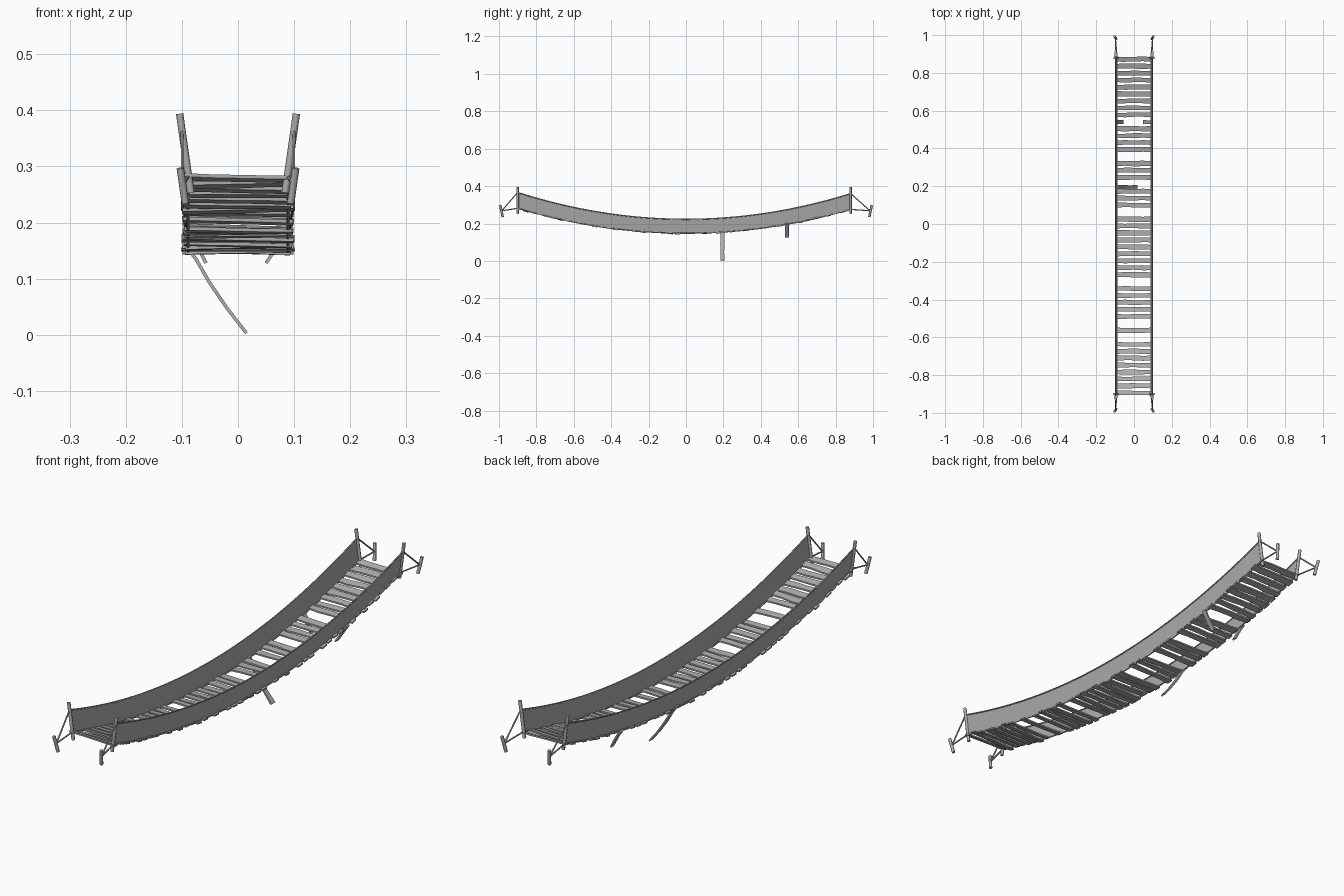
import bpy, bmesh, math, random
from mathutils import Vector

random.seed(4)
if "Cube" in bpy.data.objects:
    bpy.data.objects.remove(bpy.data.objects["Cube"])

mat = bpy.data.materials.new("weathered_grey")
mat.use_nodes = True
GREY = (0.42, 0.42, 0.42, 1)
mat.diffuse_color = GREY
mat.node_tree.nodes["Principled BSDF"].inputs["Base Color"].default_value = GREY

START, END, STEP = -0.9, 0.88, 0.0368


def deck(y):
    return 0.148 + 0.165 * y * y


def rail(y):
    return 0.223 + 0.177 * y * y


def finish(name, bm):
    bmesh.ops.recalc_face_normals(bm, faces=bm.faces)
    me = bpy.data.meshes.new(name)
    bm.to_mesh(me)
    bm.free()
    me.materials.append(mat)
    ob = bpy.data.objects.new(name, me)
    bpy.context.collection.objects.link(ob)
    return ob


def skin(name, rings):
    """Closed solid through a row of equal-sided rings."""
    bm = bmesh.new()
    loops = [[bm.verts.new(p) for p in r] for r in rings]
    n = len(loops[0])
    for a, b in zip(loops, loops[1:]):
        for i in range(n):
            bm.faces.new((a[i], a[(i + 1) % n], b[(i + 1) % n], b[i]))
    bm.faces.new(loops[0][::-1])
    bm.faces.new(loops[-1])
    return finish(name, bm)


def tube(name, points, radius, sides):
    pts = [Vector(p) for p in points]
    rings = []
    for i, p in enumerate(pts):
        d = (pts[min(i + 1, len(pts) - 1)] - pts[max(i - 1, 0)]).normalized()
        u = d.cross(Vector((1, 0, 0))).normalized()
        v = d.cross(u)
        rings.append([p + radius * (u * math.cos(t) + v * math.sin(t))
                      for t in (math.tau * k / sides for k in range(sides))])
    ob = skin(name, rings)
    ob.data.shade_smooth()
    ob.data.set_sharp_from_angle(angle=math.radians(50))


def board(name, path, y, width, thick, slope=0.0):
    """Plank swept along an x-z path with slightly worn edges."""
    rings = []
    for i, (x, z) in enumerate(path):
        (x0, z0), (x1, z1) = path[max(i - 1, 0)], path[min(i + 1, len(path) - 1)]
        n = Vector((z0 - z1, 0, x1 - x0)).normalized() * thick / 2
        front = -width / 2 + random.uniform(-0.002, 0.002)
        back = width / 2 + random.uniform(-0.002, 0.002)
        c = Vector((x, y, z))
        f, b = (Vector((0, o, o * slope)) for o in (front, back))
        rings.append([c + f - n, c + b - n, c + b + n, c + f + n])
    skin(name, rings)


# Deck planks, with a few missing or broken
MISSING, HALF, SNAPPED = {8, 10, 16, 26, 34}, 30, 39
for i in range(49):
    y = -0.894 + STEP * i
    z = deck(y) + random.uniform(-0.002, 0.002)
    if i in MISSING:
        continue
    if i == HALF:
        board("hanging_plank", [(-0.098, 0.165), (-0.075, 0.135), (-0.05, 0.092),
                                (-0.02, 0.048), (0.015, 0.003)], 0.195, 0.021, 0.006)
    elif i == SNAPPED:
        for side, tip in ((-1, 0.057), (1, 0.05)):
            board("snapped_plank", [(side * 0.098, 0.2), (side * 0.08, 0.172),
                                    (side * tip, 0.128)], 0.54, 0.021, 0.006)
    else:
        tilt, w = random.uniform(-0.003, 0.003), random.uniform(0.093, 0.102)
        path = [(w * k, z + tilt * k) for k in (-1, -0.5, 0, 0.5, 1)]
        board("plank", path, y, random.uniform(0.023, 0.027), 0.006, 0.33 * y)

SPAN = [START + (END - START) * k / 32 for k in range(33)]
for side, label in ((1, "left"), (-1, "right")):
    # Side netting panel
    bm = bmesh.new()
    cols = [(bm.verts.new((side * 0.089, y, deck(y))),
             bm.verts.new((side * 0.099, y, rail(y)))) for y in SPAN]
    for a, b in zip(cols, cols[1:]):
        bm.faces.new((a[0], b[0], b[1], a[1]))
    finish(label + "_netting", bm).data.shade_smooth()

    # Hand rope and foot rope
    tube(label + "_hand_rope", [(side * 0.099, y, rail(y)) for y in SPAN], 0.003, 6)
    tube(label + "_foot_rope", [(side * 0.089, y, deck(y)) for y in SPAN], 0.003, 6)

    # End posts, anchor stakes and stay ropes
    for y, out in ((START, -1), (END, 1)):
        end = out * 0.985
        tube(label + "_post", [(side * 0.084, y, 0.253), (side * 0.104, y, 0.394)], 0.0065, 8)
        tube(label + "_stake", [(side * 0.094, end - out * 0.005, 0.235),
                                (side * 0.103, end + out * 0.008, 0.297)], 0.0065, 8)
        for x, z in ((0.1, rail(y)), (0.089, deck(y))):
            tube(label + "_stay_rope", [(side * x, y, z), (side * 0.098, end, 0.268)], 0.003, 6)
